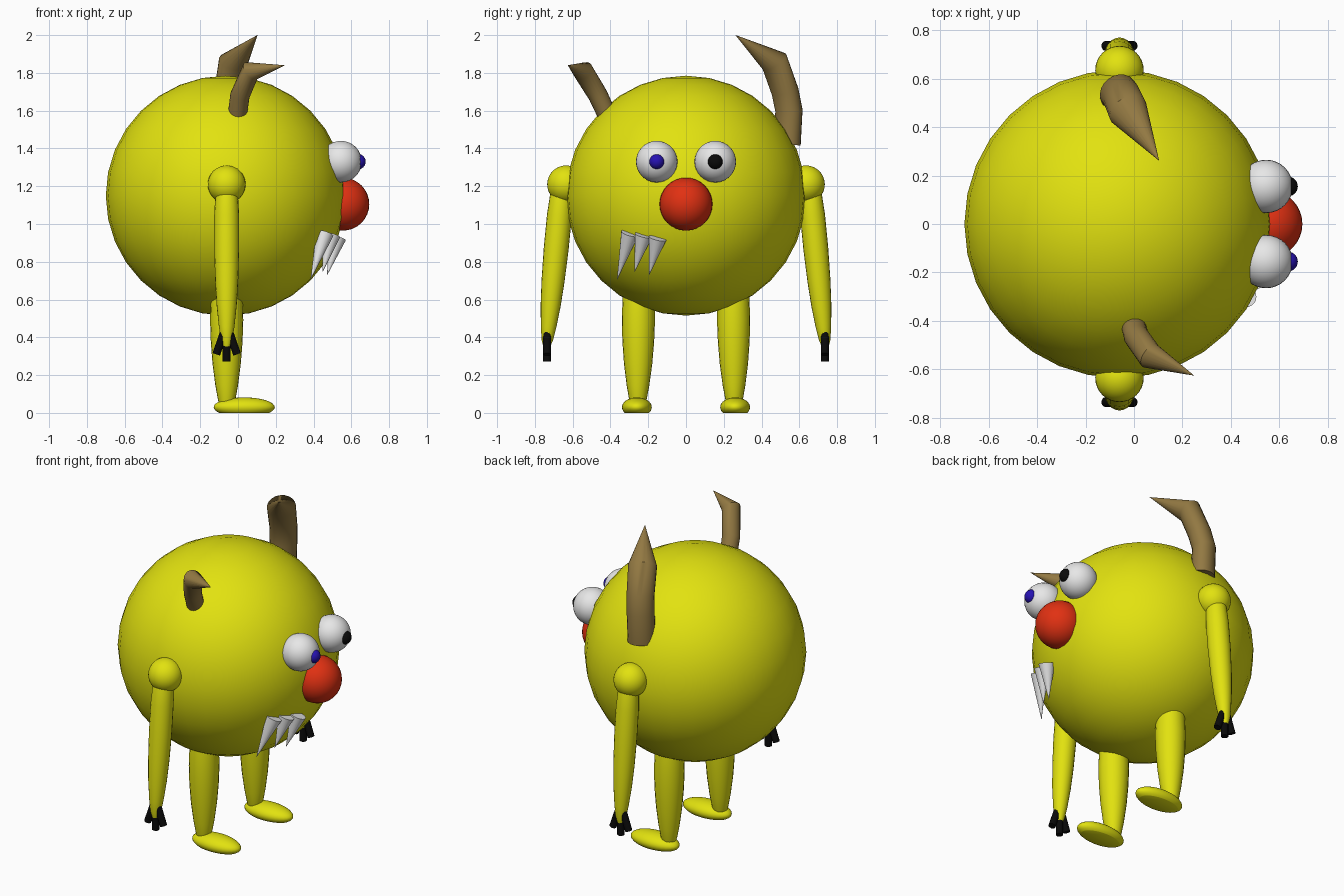
import bpy, bmesh, math
from mathutils import Vector

if "Cube" in bpy.data.objects:
    bpy.data.objects.remove(bpy.data.objects["Cube"])


def material(name, rgb):
    m = bpy.data.materials.new(name)
    m.diffuse_color = (*rgb, 1)
    m.use_nodes = True
    m.node_tree.nodes["Principled BSDF"].inputs["Base Color"].default_value = m.diffuse_color
    return m


YELLOW = material("yellow", (0.76, 0.76, 0.005))
RED = material("red", (0.75, 0.03, 0.006))
WHITE = material("white", (0.8, 0.8, 0.8))
BROWN = material("brown", (0.29, 0.19, 0.055))
BLUE = material("blue", (0.02, 0.006, 0.45))
BLACK = material("black", (0.003, 0.003, 0.003))


def finish(name, bm, mat, angle):
    bmesh.ops.recalc_face_normals(bm, faces=bm.faces)
    me = bpy.data.meshes.new(name)
    bm.to_mesh(me)
    bm.free()
    me.materials.append(mat)
    ob = bpy.data.objects.new(name, me)
    bpy.context.collection.objects.link(ob)
    bpy.ops.object.select_all(action='DESELECT')
    ob.select_set(True)
    bpy.context.view_layer.objects.active = ob
    bpy.ops.object.shade_smooth_by_angle(angle=math.radians(angle))
    return ob


def ball(name, center, size, mat, seg=32, floor=False):
    """Ellipsoid; with floor=True it is cut flat at z = 0."""
    bm = bmesh.new()
    bmesh.ops.create_uvsphere(bm, u_segments=seg, v_segments=seg // 2, radius=1)
    for v in bm.verts:
        v.co = Vector(center) + Vector(v.co[i] * size[i] for i in range(3))
    if floor:
        cut = bmesh.ops.bisect_plane(bm, geom=bm.verts[:] + bm.edges[:] + bm.faces[:],
                                     plane_co=(0, 0, 0), plane_no=(0, 0, -1), clear_outer=True)
        bmesh.ops.contextual_create(
            bm, geom=[e for e in cut["geom_cut"] if isinstance(e, bmesh.types.BMEdge)])
    return finish(name, bm, mat, 40)


def tube(name, points, radii, mat, seg=20, wide=(1, 0, 0), flat=1.0, angle=50):
    """Rings of given radii along a path, capped at both ends."""
    pts = [Vector(p) for p in points]
    bm = bmesh.new()
    rings = []
    for i, p in enumerate(pts):
        t = Vector()
        if i > 0:
            t += (p - pts[i - 1]).normalized()
        if i < len(pts) - 1:
            t += (pts[i + 1] - p).normalized()
        t.normalize()
        v = t.cross(Vector(wide)).normalized()
        u = v.cross(t)
        rings.append([bm.verts.new(p + radii[i] * (u * math.cos(a) + v * flat * math.sin(a)))
                      for a in (2 * math.pi * k / seg for k in range(seg))])
    for a, b in zip(rings, rings[1:]):
        for k in range(seg):
            n = (k + 1) % seg
            bm.faces.new((a[k], a[n], b[n], b[k]))
    bm.faces.new(rings[0])
    bm.faces.new(rings[-1])
    return finish(name, bm, mat, angle)


def limb(name, a, b, profile, mat):
    """Straight tapered limb; profile is (fraction along, radius)."""
    a, b = Vector(a), Vector(b)
    return tube(name, [a.lerp(b, t) for t, _ in profile], [r for _, r in profile], mat)


# Body and nose
CX = -0.065
ball("body", (CX, 0, 1.15), (0.635, 0.635, 0.635), YELLOW)
ball("nose", (0.555, 0, 1.105), (0.14, 0.14, 0.14), RED)

ARM = [(0, 0.045), (0.08, 0.06), (0.2, 0.066), (0.4, 0.066), (0.6, 0.061),
       (0.75, 0.053), (0.88, 0.041), (0.96, 0.03), (1, 0.018)]
LEG = [(0, 0.06), (0.2, 0.083), (0.4, 0.088), (0.55, 0.084), (0.7, 0.075),
       (0.85, 0.06), (0.95, 0.046), (1, 0.035)]

for side, label, iris in ((-1, "right", BLUE), (1, "left", BLACK)):
    # Eyes
    ball(label + "_eye", (0.545, side * 0.155, 1.33), (0.11,) * 3, WHITE)
    ball(label + "_pupil", (0.635, side * 0.155, 1.33), (0.041,) * 3, iris, 24)
    # Arms and fingers
    ball(label + "_shoulder", (-0.06, side * 0.635, 1.21), (0.1,) * 3, YELLOW)
    limb(label + "_arm", (-0.06, side * 0.653, 1.22), (-0.06, side * 0.738, 0.35), ARM, YELLOW)
    for k, drop in ((-1, 0.31), (0, 0.272), (1, 0.31)):
        tube(f"{label}_finger_{k + 2}",
             [(-0.06 + k * 0.015, side * 0.735, 0.425), (-0.06 + k * 0.055, side * 0.735, drop)],
             [0.021, 0.021], BLACK, 12, wide=(0, 1, 0))
    # Legs and feet
    limb(label + "_leg", (-0.06, side * 0.25, 0.8), (-0.06, side * 0.255, 0.03), LEG, YELLOW)
    ball(label + "_foot", (0.033, side * 0.26, 0.03), (0.162, 0.079, 0.052), YELLOW, floor=True)

# Teeth: three crooked cones
for i, (base, tip) in enumerate((((0.46, -0.297, 0.95), (0.384, -0.365, 0.705)),
                                 ((0.495, -0.225, 0.94), (0.447, -0.272, 0.745)),
                                 ((0.525, -0.15, 0.925), (0.472, -0.195, 0.73)))):
    tube(f"tooth_{i + 1}", [base, tip], [0.047, 0.0005], WHITE, 20)

# Horns: bent tubes ending in a sharp tip
tube("left_horn", [(-0.065, 0.535, 1.42), (-0.065, 0.545, 1.6), (-0.05, 0.525, 1.7),
                   (-0.025, 0.468, 1.86), (0.103, 0.262, 2.0)],
     [0.08, 0.08, 0.08, 0.083, 0.0005], BROWN, 20, wide=(0.8, 0.59, 0.1), flat=0.85)
tube("right_horn", [(-0.005, -0.41, 1.56), (0.01, -0.465, 1.68), (0.067, -0.545, 1.81),
                    (0.247, -0.625, 1.84)],
     [0.05, 0.052, 0.055, 0.0005], BROWN, 20, wide=(0.3, 0.86, 0.4))
